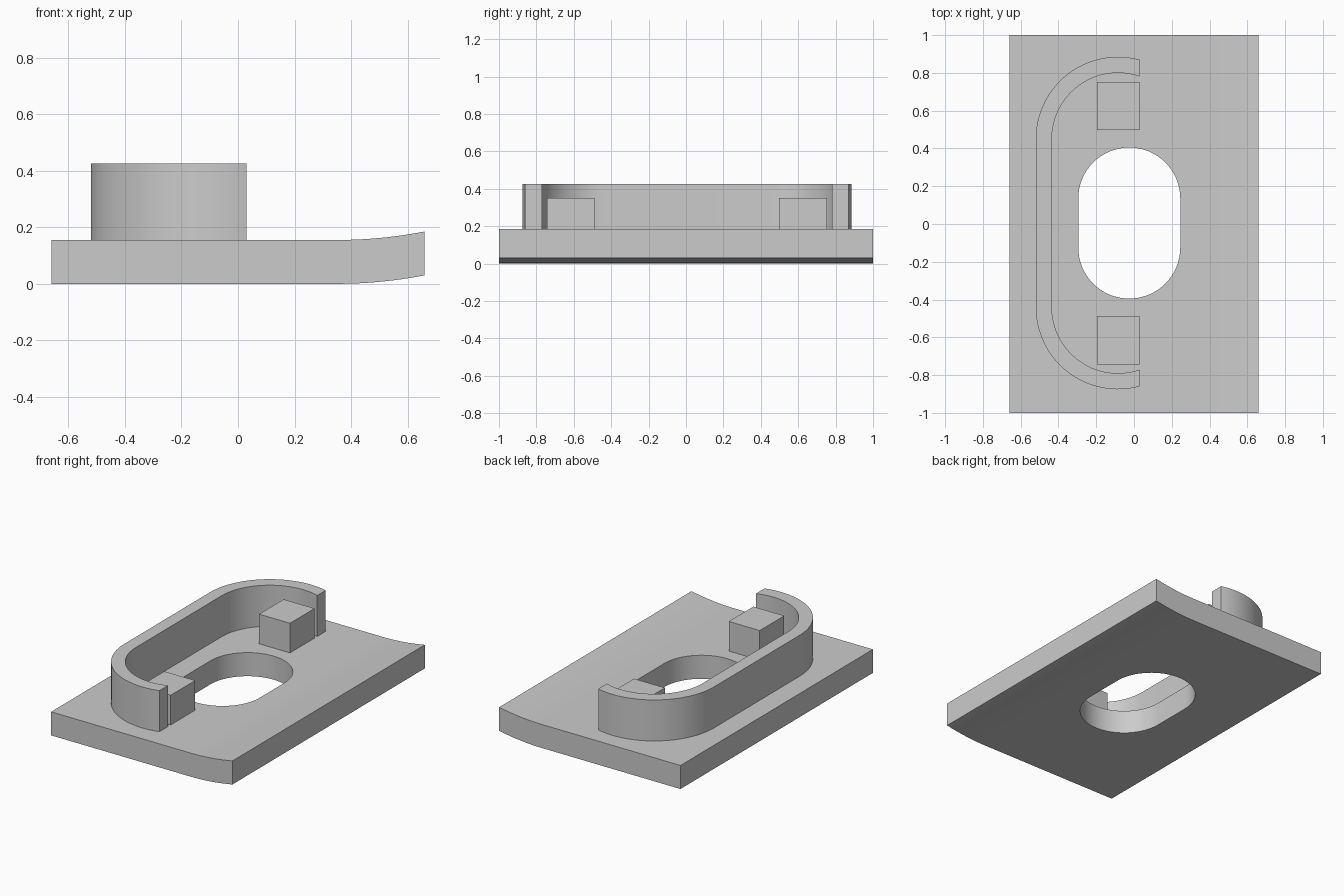
import bpy, bmesh, math
from mathutils import Vector

if "Cube" in bpy.data.objects:
    bpy.data.objects.remove(bpy.data.objects["Cube"])

grey = bpy.data.materials.new("plain grey")
grey.diffuse_color = (0.6, 0.6, 0.6, 1)
grey.use_nodes = True
grey.node_tree.nodes["Principled BSDF"].inputs["Base Color"].default_value = grey.diffuse_color

T = 0.155    # plate thickness
CY = 0.005   # centre line of the slot, rim and blocks


def arc(cx, cy, r, a0, a1, n=32):
    """Points along a circular arc, angles in degrees."""
    angles = [math.radians(a0 + (a1 - a0) * i / n) for i in range(n + 1)]
    return [(cx + r * math.cos(a), cy + r * math.sin(a)) for a in angles]


def prism(name, outline, start, end, axis="z"):
    """Extrude a closed outline along z, or an x-z outline along y."""
    bm = bmesh.new()
    if axis == "z":
        verts = [bm.verts.new((a, b, start)) for a, b in outline]
        move = Vector((0, 0, end - start))
    else:
        verts = [bm.verts.new((a, start, b)) for a, b in outline]
        move = Vector((0, end - start, 0))
    face = bm.faces.new(verts)
    new = bmesh.ops.extrude_face_region(bm, geom=[face])["geom"]
    bmesh.ops.translate(bm, vec=move, verts=[v for v in new if isinstance(v, bmesh.types.BMVert)])
    bmesh.ops.recalc_face_normals(bm, faces=bm.faces)
    mesh = bpy.data.meshes.new(name)
    bm.to_mesh(mesh)
    bm.free()
    mesh.materials.append(grey)
    obj = bpy.data.objects.new(name, mesh)
    bpy.context.collection.objects.link(obj)
    return obj


def smooth(obj):
    bpy.ops.object.select_all(action="DESELECT")
    obj.select_set(True)
    bpy.context.view_layer.objects.active = obj
    bpy.ops.object.shade_smooth_by_angle(angle=math.radians(30))


# Base plate, with its right edge sweeping gently upward
bend_x, bend_r = 0.35, 1.617
sweep = arc(bend_x, bend_r, bend_r, -90, -90 + math.degrees(math.asin(0.31 / bend_r)), 16)
lower = [(-0.66, 0)] + sweep
upper = [(x, z + T) for x, z in reversed(lower)]
plate = prism("base_plate", lower + upper, -1, 1, axis="y")

# Rounded slot cut through the plate
slot = arc(-0.025, CY + 0.13, 0.27, 0, 180) + arc(-0.025, CY - 0.13, 0.27, 180, 360)
cutter = prism("slot_cutter", slot, -0.2, 0.4)
cut = plate.modifiers.new("slot", "BOOLEAN")
cut.operation, cut.solver, cut.object = "DIFFERENCE", "EXACT", cutter
bpy.context.view_layer.objects.active = plate
bpy.ops.object.modifier_apply(modifier=cut.name)
bpy.data.objects.remove(cutter)
smooth(plate)

# Raised C-shaped rim, its ends trimmed square at x = 0.03
rim_x, end_x, half = -0.085, 0.03, 0.445


def rim_side(r):
    a = math.degrees(math.acos((end_x - rim_x) / r))
    return arc(rim_x, CY + half, r, a, 180) + arc(rim_x, CY - half, r, 180, 360 - a)


rim = prism("curved_rim", rim_side(0.435) + rim_side(0.35)[::-1], T, 0.425)
smooth(rim)

# Two blocks inside the rim
for side, name in ((1, "back_block"), (-1, "front_block")):
    y0, y1 = CY + side * 0.493, CY + side * 0.748
    prism(name, [(-0.195, y0), (end_x, y0), (end_x, y1), (-0.195, y1)], T, 0.35)
